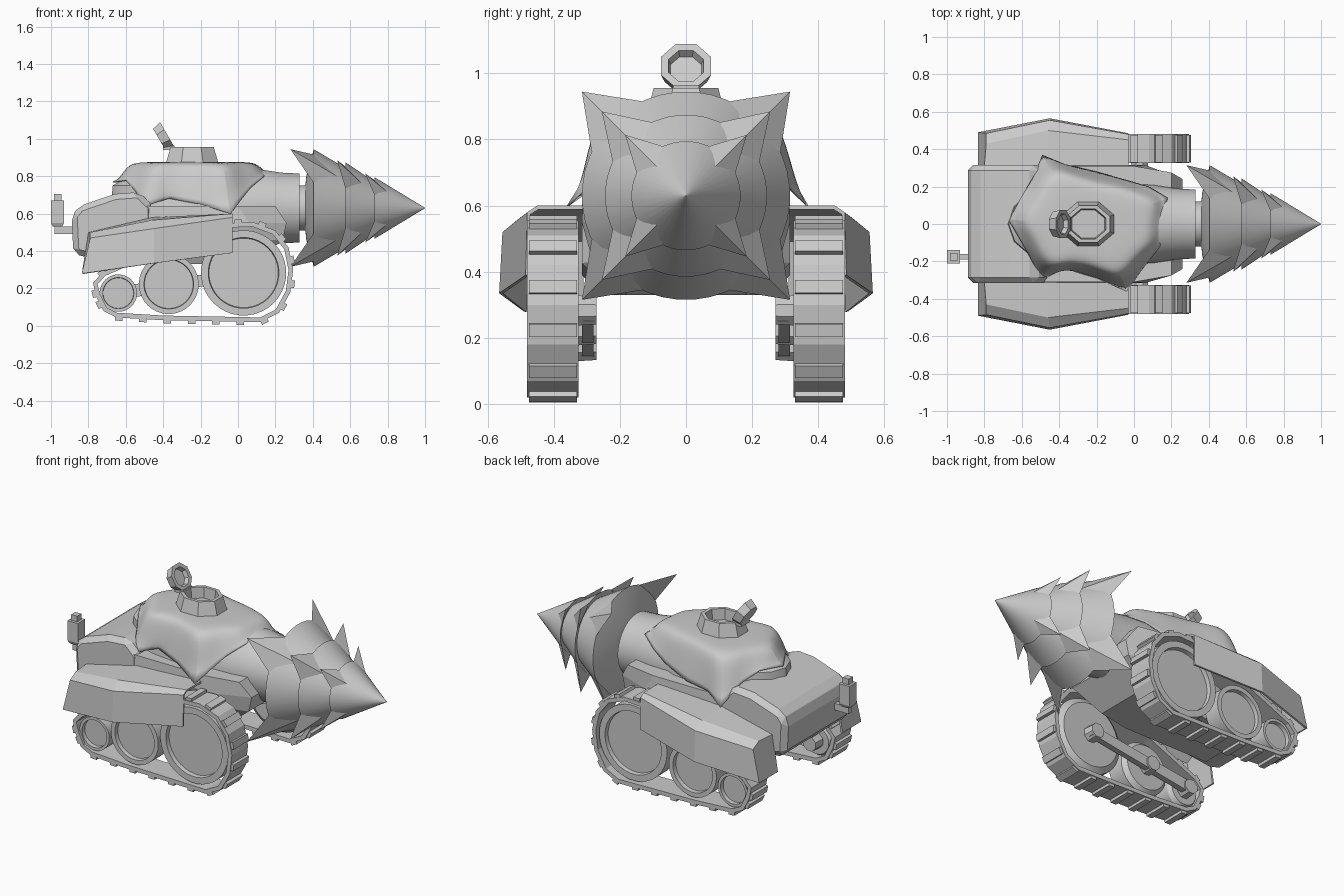
import bpy, bmesh
from math import sin, cos, pi, radians, atan2
from mathutils import Matrix, Vector

cube = bpy.data.objects.get("Cube")
if cube:
    bpy.data.objects.remove(cube)


def finish(name, bm, smooth=None):
    bmesh.ops.recalc_face_normals(bm, faces=bm.faces)
    mesh = bpy.data.meshes.new(name)
    bm.to_mesh(mesh)
    bm.free()
    ob = bpy.data.objects.new(name, mesh)
    bpy.context.collection.objects.link(ob)
    if smooth:
        bpy.ops.object.select_all(action='DESELECT')
        ob.select_set(True)
        bpy.context.view_layer.objects.active = ob
        bpy.ops.object.shade_smooth_by_angle(angle=radians(smooth))
    return ob


def loft(name, rings, caps=True, loop=False, smooth=None):
    """Skin a list of closed rings, optionally joining last to first."""
    bm = bmesh.new()
    rows = [[bm.verts.new(p) for p in ring] for ring in rings]
    pairs = list(zip(rows, rows[1:])) + ([(rows[-1], rows[0])] if loop else [])
    for a, b in pairs:
        for i in range(len(a)):
            j = (i + 1) % len(a)
            bm.faces.new((a[i], a[j], b[j], b[i]))
    if caps and not loop:
        bm.faces.new(rows[0])
        bm.faces.new(rows[-1])
    return finish(name, bm, smooth)


def turned(name, profile, center, axis, seg=32, smooth=30):
    """Revolve (offset, radius) pairs about the x, y or z axis."""
    spin = {'x': Matrix.Rotation(pi / 2, 3, 'Y'),
            'y': Matrix.Rotation(-pi / 2, 3, 'X'),
            'z': Matrix.Identity(3)}[axis]
    rings = []
    for h, r in profile:
        turn = [2 * pi * (i + .5) / seg for i in range(seg)]
        rings.append([Vector(center) + spin @ Vector((r * cos(t), r * sin(t), h)) for t in turn])
    return loft(name, rings, smooth=smooth)


def prism(name, pts, y0, y1, bevel=0):
    ob = loft(name, [[(x, y, z) for x, z in pts] for y in (y0, y1)])
    if bevel:
        mod = ob.modifiers.new("edge", 'BEVEL')
        mod.width, mod.segments = bevel, 1
    return ob


def box(name, lo, hi):
    return prism(name, [(lo[0], lo[2]), (hi[0], lo[2]), (hi[0], hi[2]), (lo[0], hi[2])], lo[1], hi[1])


# Drill: stepped cone and three sets of four barbs
AXIS_Z = .63
turned("drill_cone", [(1, .001), (.73, .165), (.745, .13), (.575, .245), (.59, .205),
                      (.405, .315), (.365, .17), (.36, .12), (.33, .12)], (0, 0, AXIS_Z), 'x', 40)


def polar(x, r, deg):
    a = radians(deg)
    return Vector((x, r * cos(a), AXIS_Z + r * sin(a)))


for tier, (rim_x, rim_r, tip_x, tip_r, nose_x, nose_r) in enumerate([
        (.73, .165, .68, .26, .80, .12),
        (.575, .245, .53, .36, .66, .19),
        (.405, .315, .28, .445, .53, .24)]):
    bm = bmesh.new()
    for deg in range(45, 360, 90):
        tip = bm.verts.new(polar(tip_x, tip_r, deg))
        nose = bm.verts.new(polar(nose_x, nose_r, deg))
        a = bm.verts.new(polar(rim_x, rim_r, deg - 20))
        b = bm.verts.new(polar(rim_x, rim_r, deg + 20))
        for f in ((tip, nose, a), (tip, b, nose), (tip, a, b), (nose, b, a)):
            bm.faces.new(f)
    finish("drill_barbs_%d" % (tier + 1), bm)

turned("drill_collar", [(-.05, .215), (.1, .21), (.23, .19), (.33, .185)], (0, 0, AXIS_Z), 'x')

# Hull: lofted plan outline, sloped at front and bottom


def plan(back, front, half, nose, z):
    return [(back, -half, z), (front - .2, -half, z), (front, -nose, z),
            (front, nose, z), (front - .2, half, z), (back, half, z)]


loft("hull", [plan(-.7, .08, .22, .18, .33), plan(-.75, .24, .29, .24, .46),
              plan(-.75, .26, .315, .24, .55), plan(-.75, .2, .31, .275, .64)])
prism("engine_housing", [(-.89, .59), (-.85, .64), (-.66, .705), (-.53, .715), (-.45, .64),
                         (-.45, .40), (-.78, .36), (-.88, .385)], -.315, .315, .03)

# Exhaust
box("exhaust_pipe", (-.97, -.19, .49), (-.86, -.16, .53))
box("exhaust_riser", (-.98, -.19, .49), (-.945, -.16, .56))
loft("exhaust_muffler", [[(-.965 + sx * w, -.175 + sy * w, z) for sx, sy in
                          ((-1, -1), (1, -1), (1, 1), (-1, 1))]
                         for z, w in ((.53, .025), (.55, .035), (.67, .035))])
box("exhaust_cap", (-.985, -.195, .67), (-.945, -.155, .705))

# Turret under the tarpaulin
loft("turret", [[(-.25 + rx * cos(k * pi / 8), ry * sin(k * pi / 8), z) for k in range(16)]
                for rx, ry, z in ((.43, .26, .62), (.42, .24, .75), (.27, .16, .84))], smooth=30)

# Tarpaulin: sharp-cornered hem skinned up to a flat crown
hem = [(.15, 0, .83), (.18, .14, .78), (.08, .20, .74), (-.02, .23, .69), (-.2, .28, .65),
       (-.37, .32, .65), (-.49, .37, .60), (-.54, .25, .71), (-.60, .15, .77), (-.67, .02, .77),
       (-.60, -.10, .78), (-.55, -.19, .72), (-.50, -.30, .64), (-.37, -.24, .68),
       (-.20, -.29, .65), (-.04, -.36, .60), (.07, -.21, .74), (.14, -.12, .80)]
bm = bmesh.new()
crease = bm.verts.layers.float.new("crease_vert")
edge_crease = bm.edges.layers.float.new("crease_edge")
grid = []
for scale, drop, ripple in ((1, 1, 0), (.92, .55, .02), (.83, .13, .035), (.7, .01, .01), (.3, 0, 0)):
    row = []
    for i, (x, y, z) in enumerate(hem):
        s = scale + ripple * (1 if i % 2 else -1)
        row.append(bm.verts.new((-.22 + (x + .22) * s, y * s, .877 - (.877 - z) * drop)))
    grid.append(row)
for a, b in zip(grid, grid[1:]):
    for i in range(len(a)):
        j = (i + 1) % len(a)
        bm.faces.new((a[i], a[j], b[j], b[i]))
bm.faces.new(grid[-1])
for v in grid[0]:
    v[crease] = 1
for e in bm.edges:
    if e.is_boundary:
        e[edge_crease] = 1
tarp = finish("tarpaulin", bm, 50)
sub = tarp.modifiers.new("soft", 'SUBSURF')
sub.levels = sub.render_levels = 2
tarp.modifiers.new("cloth", 'SOLIDIFY').thickness = .005

# Cupola and raised hatch
cupola = turned("cupola", [(.86, .155), (.955, .125), (.955, .102), (.89, .095)], (0, 0, 0), 'z', 8, None)
cupola.location.x = -.245
cupola.scale.y = .85
hatch = turned("hatch_lid", [(-.025, .045), (-.025, .07), (.025, .082), (.025, .058), (.0, .05)],
               (0, 0, 0), 'z', 8, None)
hatch.location, hatch.rotation_euler = (-.40, 0, 1.01), (0, radians(60), 0)
box("hatch_hinge", (-.40, -.04, .94), (-.34, .04, .965))

# Running gear, built once per side
track_path = [(-.76, .16), (-.72, .08), (-.65, .045), (-.4, .03), (.12, .02), (.22, .07),
              (.28, .18), (.295, .30), (.27, .42), (.2, .51), (.08, .555), (-.04, .55),
              (-.4, .43), (-.72, .29), (-.775, .23)]
n = len(track_path)
path = [Vector((x, 0, z)) for x, z in track_path]
inner = []
for i, p in enumerate(path):
    t = (path[(i + 1) % n] - path[i - 1]).normalized()
    inner.append(p + Vector((-t.z, 0, t.x)) * .025)

for s, side in ((-1, "front"), (1, "back")):
    y0, y1 = s * .325, s * .48
    loft(side + "_track_belt", [[(p.x, y0, p.z), (p.x, y1, p.z), (q.x, y1, q.z), (q.x, y0, q.z)]
                                for p, q in zip(path, inner)], loop=True)

    # Tread cleats walked evenly along the belt
    bm = bmesh.new()
    along = .05
    for i, p in enumerate(path):
        step = path[(i + 1) % n] - p
        out = Vector((step.z, 0, -step.x)).normalized()
        while along < step.length:
            c = p + step.normalized() * along + out * .004
            m = (Matrix.Translation((c.x, s * .4025, c.z))
                 @ Matrix.Rotation(atan2(-step.z, step.x), 4, 'Y')
                 @ Matrix.Diagonal((.04, .145, .026, 1)))
            bmesh.ops.create_cube(bm, size=1, matrix=m)
            along += .13
        along -= step.length
    finish(side + "_track_cleats", bm)

    # Road wheels with dished faces and inner hubs
    for label, x, z, r in (("large", .03, .283, .228), ("middle", -.37, .223, .16), ("small", -.64, .175, .1)):
        dish = r * .83
        turned("%s_%s_wheel" % (side, label),
               [(s * .335, r * .85), (s * .36, r), (s * .465, r), (s * .465, dish), (s * .44, dish * .98)],
               (x, 0, z), 'y', 36)
        turned("%s_%s_hub" % (side, label), [(s * .27, .045), (s * .34, .05)], (x, 0, z), 'y', 8, None)
    prism(side + "_suspension_beam", [(.06, .31), (.06, .25), (-.64, .14), (-.67, .17), (-.64, .21)],
          s * .28, s * .315)

    # Fender: faceted sheet with a closed rear end
    bm = bmesh.new()
    cuts = [[bm.verts.new((x, s * y, z)) for x, y, z in cut] for cut in (
        [(-.80, .31, .50), (-.79, .43, .50), (-.79, .485, .47), (-.835, .49, .28)],
        [(-.46, .31, .58), (-.46, .50, .565), (-.45, .555, .52), (-.45, .565, .335)],
        [(-.03, .31, .60), (-.03, .45, .60), (-.03, .48, .58), (-.03, .485, .39)])]
    for a, b in zip(cuts, cuts[1:]):
        for i in range(3):
            bm.faces.new((a[i], a[i + 1], b[i + 1], b[i]))
    low = bm.verts.new((-.835, s * .31, .28))
    bm.faces.new(cuts[0] + [low])
    fender = finish(side + "_fender", bm)
    fender.modifiers.new("sheet", 'SOLIDIFY').thickness = .012
